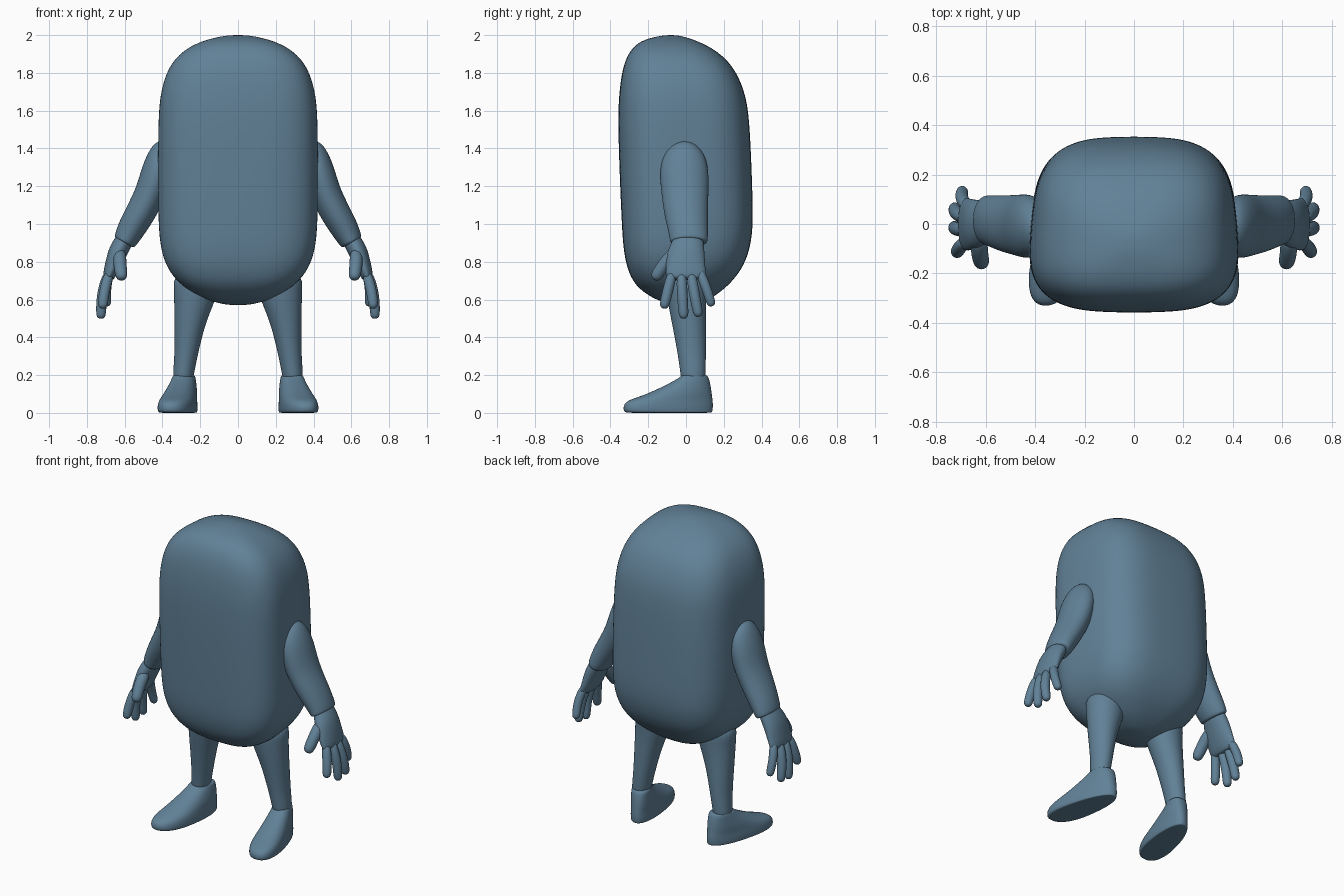
import bpy, bmesh, math
from mathutils import Vector

mat = bpy.data.materials.new("blue")
mat.diffuse_color = (0.12, 0.22, 0.31, 1)


def loft(name, rings, mirror=True):
    """Skin closed rings of points, cap the ends and smooth."""
    bm = bmesh.new()
    loops = [[bm.verts.new(p) for p in r] for r in rings]
    n = len(loops[0])
    for a, b in zip(loops, loops[1:]):
        for i in range(n):
            j = (i + 1) % n
            bm.faces.new((a[i], a[j], b[j], b[i]))
    bm.faces.new(loops[0])
    bm.faces.new(loops[-1])
    bmesh.ops.recalc_face_normals(bm, faces=bm.faces)
    for f in bm.faces:
        f.smooth = True
    me = bpy.data.meshes.new(name)
    bm.to_mesh(me)
    bm.free()
    me.materials.append(mat)
    ob = bpy.data.objects.new(name, me)
    bpy.context.collection.objects.link(ob)
    if mirror:
        m = ob.modifiers.new("mirror", 'MIRROR')
        m.use_mirror_merge = False
    ob.modifiers.new("smooth", 'SUBSURF').levels = 2
    ob.modifiers["smooth"].render_levels = 2
    return ob


def outline(z, w, yf, yb, n=2.0, taper=0.0, cx=0.0, shear=0.0, seg=32):
    """Horizontal superellipse; taper widens the front, shear turns it outward."""
    pts = []
    for i in range(seg):
        a = 2 * math.pi * i / seg
        c, s = math.cos(a), math.sin(a)
        u = math.copysign(abs(c) ** (2 / n), c)
        v = math.copysign(abs(s) ** (2 / n), s)
        y = (yf + yb) / 2 + v * (yb - yf) / 2
        pts.append((cx + u * w * (1 - taper * v) - shear * (y - 0.04), y, z))
    return pts


def tube(name, path, seg=16):
    """Elliptic sections (x, y, z, thickness, y_radius) set across a path."""
    P = [Vector(p[:3]) for p in path]
    rings = []
    for i, p in enumerate(path):
        t = (P[min(i + 1, len(P) - 1)] - P[max(i - 1, 0)]).normalized()
        b = Vector((0, 1, 0))
        b = (b - t * b.dot(t)).normalized()
        a = b.cross(t)
        rings.append([P[i] + a * p[3] * math.cos(2 * math.pi * k / seg)
                      + b * p[4] * math.sin(2 * math.pi * k / seg) for k in range(seg)])
    return loft(name, rings)


def finger(name, pts, r):
    P = [Vector(p) for p in pts]
    d = (P[-1] - P[-2]).normalized()
    path = [(*P[0], r, r), (*P[1], r, r), (*P[2], r * .97, r * .97),
            (*(P[2] + d * r * .65), r * .78, r * .78),
            (*(P[2] + d * r), r * .35, r * .35)]
    tube(name, path, 12)


# Body: z, half width, front y, back y
body = [(0.57, .05, -.06, .05), (0.585, .12, -.12, .09), (0.61, .19, -.18, .14),
        (0.65, .26, -.24, .195), (0.70, .325, -.285, .25), (0.78, .38, -.317, .308),
        (0.88, .408, -.334, .343), (1.0, .418, -.341, .357), (1.2, .42, -.350, .352),
        (1.45, .42, -.359, .342), (1.6, .416, -.360, .331), (1.7, .405, -.354, .311),
        (1.8, .377, -.341, .270), (1.88, .33, -.318, .210), (1.94, .255, -.28, .125),
        (1.975, .17, -.225, .045), (1.993, .09, -.155, -.015), (2.0, .04, -.105, -.055)]
loft("body", [outline(z, w, f, b, 2.3 + 0.9 * min(1, w / .38), .07) for z, w, f, b in body], False)

# Arms
tube("arm", [(.37, -.005, 1.43, .015, .02), (.385, -.005, 1.415, .055, .07),
             (.405, -.01, 1.36, .075, .115), (.43, -.01, 1.27, .085, .132),
             (.463, -.005, 1.16, .083, .125), (.515, 0, 1.06, .081, .117),
             (.562, .01, .98, .075, .107), (.588, .015, .93, .067, .102),
             (.60, .015, .907, .061, .1), (.604, .015, .9, .052, .09)], 24)

# Hands
tube("palm", [(.59, .015, .94, .045, .075), (.61, .012, .90, .05, .085),
              (.638, 0, .85, .052, .1), (.663, -.003, .78, .043, .106),
              (.683, 0, .725, .034, .108), (.69, 0, .705, .022, .095)], 20)
finger("index_finger", [(.678, -.07, .75), (.707, -.096, .65), (.715, -.112, .58)], .029)
finger("middle_finger", [(.685, -.025, .75), (.722, -.02, .63), (.725, -.013, .527)], .029)
finger("ring_finger", [(.685, .025, .75), (.722, .044, .63), (.724, .062, .537)], .029)
finger("little_finger", [(.675, .068, .76), (.70, .105, .67), (.695, .13, .59)], .027)
finger("thumb", [(.625, -.045, .86), (.627, -.108, .80), (.618, -.15, .735)], .036)

# Legs: z, centre x, half width, front y, back y
legs = [(.75, .22, .125, -.115, .12), (.65, .22, .12, -.108, .112), (.55, .239, .099, -.09, .106),
        (.45, .258, .079, -.07, .106), (.3, .275, .061, -.042, .106),
        (.2, .29, .056, -.029, .104), (.16, .29, .05, -.024, .1)]
loft("leg", [outline(z, w, f, b, cx=cx, seg=24) for z, cx, w, f, b in legs])

# Shoes: z, half width, front y, back y, front widening
shoes = [(0, .078, -.30, .125, .12), (.002, .088, -.322, .138, .16), (.012, .092, -.332, .142, .18),
         (.04, .092, -.332, .144, .18), (.065, .088, -.312, .142, .17),
         (.085, .084, -.25, .139, .15), (.11, .079, -.185, .136, .1),
         (.15, .068, -.10, .13, .04), (.185, .06, -.037, .121, 0),
         (.197, .056, -.027, .114, 0), (.199, .045, -.01, .10, 0)]
loft("shoe", [outline(z, w, f, b, 2.3, t, .287, .19) for z, w, f, b, t in shoes])
